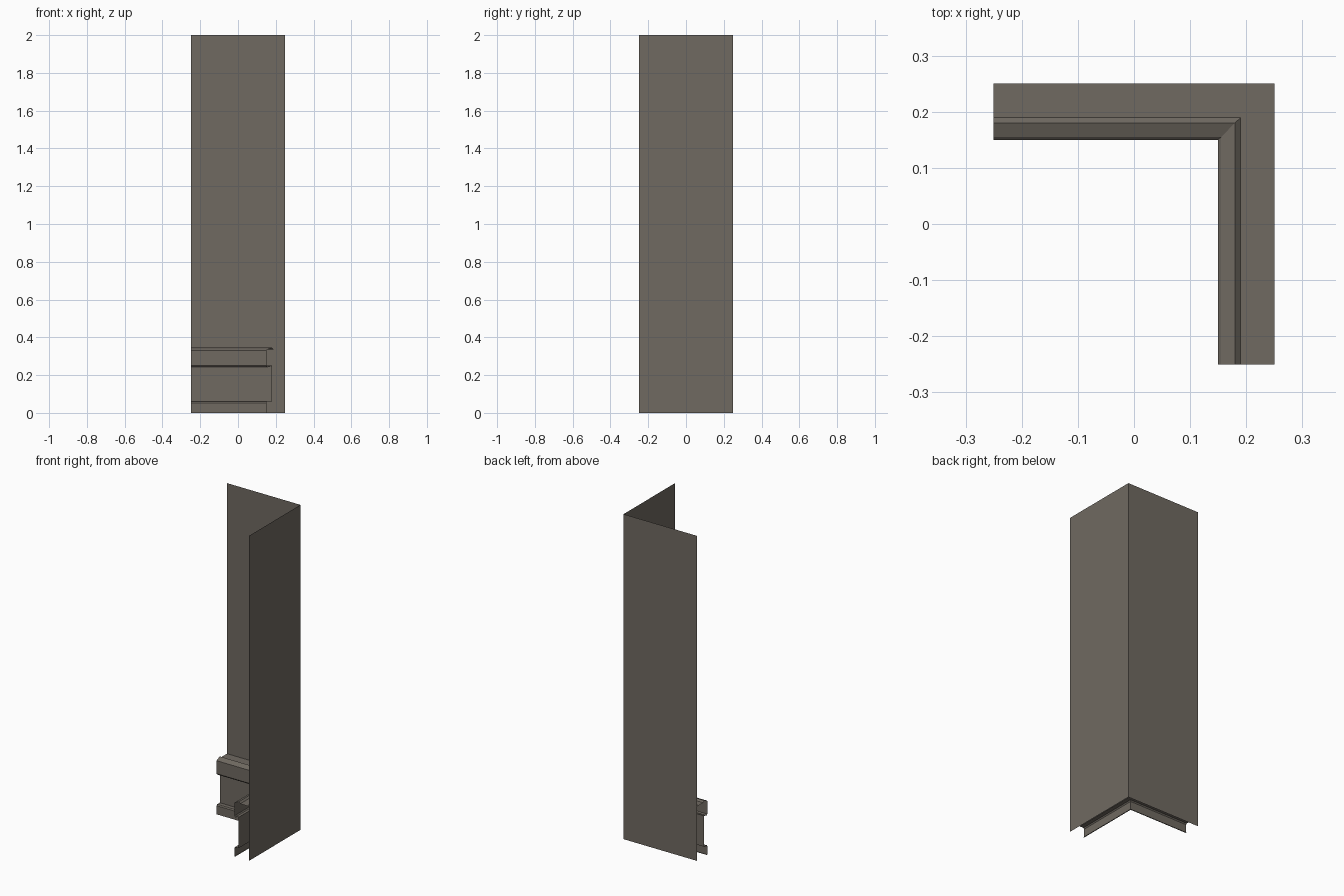
import bpy

if "Cube" in bpy.data.objects:
    bpy.data.objects.remove(bpy.data.objects["Cube"])

# One flat colour for everything
mat = bpy.data.materials.new("warm_grey")
mat.diffuse_color = (0.16, 0.142, 0.12, 1.0)
mat.use_nodes = True
mat.node_tree.nodes["Principled BSDF"].inputs["Base Color"].default_value = mat.diffuse_color


def corner_sweep(name, profile):
    """Sweep a (distance, height) profile along two mitred legs of the corner."""
    verts, faces = [], []
    for d, z in profile:
        verts += [(-0.25, d, z), (d, d, z), (d, -0.25, z)]
    for i in range(len(profile) - 1):
        a, b = 3 * i, 3 * (i + 1)
        for k in range(2):
            faces.append((a + k, b + k, b + k + 1, a + k + 1))
    mesh = bpy.data.meshes.new(name)
    mesh.from_pydata(verts, [], faces)
    mesh.materials.append(mat)
    mesh.update()
    obj = bpy.data.objects.new(name, mesh)
    bpy.context.collection.objects.link(obj)
    return obj


# Thin wall sheets meeting in a corner
corner_sweep("corner_walls", [(0.25, 2.0), (0.25, 0.0)])

# Open skirting cover: top shelf, raised ridge, upper band, recess, foot
corner_sweep("skirting_cover", [
    (0.25, 0.335), (0.19, 0.335), (0.18, 0.345), (0.155, 0.335),
    (0.15, 0.33), (0.15, 0.25), (0.155, 0.243), (0.18, 0.25),
    (0.18, 0.06), (0.155, 0.06), (0.15, 0.053), (0.15, 0.0), (0.155, 0.0),
])
